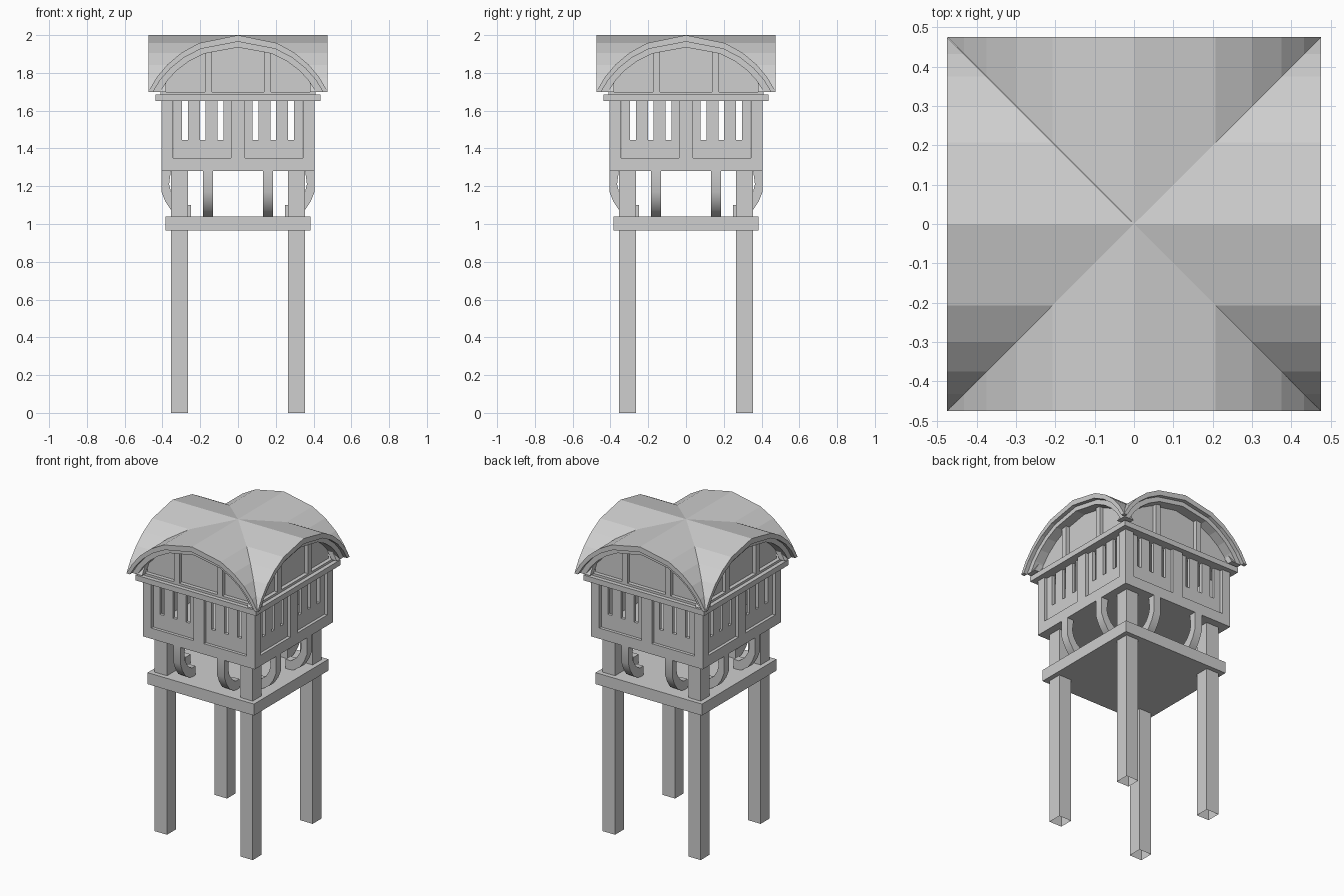
import bpy, bmesh, math
from mathutils import Matrix, Vector

cube = bpy.data.objects.get("Cube")
if cube:
    bpy.data.objects.remove(cube, do_unlink=True)

grey = bpy.data.materials.new("pale_grey")
grey.use_nodes = True
colour = (0.62, 0.62, 0.62, 1)
grey.diffuse_color = colour
grey.node_tree.nodes["Principled BSDF"].inputs["Base Color"].default_value = colour


def box(bm, x0, x1, y0, y1, z0, z1):
    """Add an axis-aligned box and return its vertices."""
    m = Matrix.Translation(((x0 + x1) / 2, (y0 + y1) / 2, (z0 + z1) / 2))
    m = m @ Matrix.Diagonal((x1 - x0, y1 - y0, z1 - z0, 1))
    return bmesh.ops.create_cube(bm, size=1, matrix=m)["verts"]


def prism(bm, profile, offset):
    """Extrude a closed outline of 3D points along an offset."""
    a = [bm.verts.new(p) for p in profile]
    b = [bm.verts.new(Vector(p) + Vector(offset)) for p in profile]
    bm.faces.new(a)
    bm.faces.new(b[::-1])
    for i in range(len(a)):
        j = (i + 1) % len(a)
        bm.faces.new((a[j], a[i], b[i], b[j]))


def finish(name, bm, four_sides=False, smooth=False, fix_normals=True):
    """Turn the front-side geometry into an object, repeated on all sides."""
    if fix_normals:
        bmesh.ops.recalc_face_normals(bm, faces=bm.faces[:])
    if four_sides:
        source = bm.verts[:] + bm.edges[:] + bm.faces[:]
        for k in range(1, 4):
            copy = bmesh.ops.duplicate(bm, geom=source)["geom"]
            verts = [g for g in copy if isinstance(g, bmesh.types.BMVert)]
            bmesh.ops.rotate(bm, verts=verts, cent=(0, 0, 0),
                             matrix=Matrix.Rotation(k * math.pi / 2, 3, 'Z'))
    mesh = bpy.data.meshes.new(name)
    bm.to_mesh(mesh)
    bm.free()
    mesh.materials.append(grey)
    ob = bpy.data.objects.new(name, mesh)
    bpy.context.collection.objects.link(ob)
    if smooth:
        bpy.ops.object.select_all(action='DESELECT')
        ob.select_set(True)
        bpy.context.view_layer.objects.active = ob
        bpy.ops.object.shade_smooth_by_angle(angle=math.radians(40))
    return ob


HALF, EAVE, TOP = 0.475, 1.70, 2.0
RADIUS = (HALF ** 2 + (TOP - EAVE) ** 2) / (2 * (TOP - EAVE))
STEPS = (0, 0.207, 0.3, 0.375, 0.432, HALF)


def arch(half, apex):
    """Faceted arch as (x, z) points from left to right."""
    xs = [-x for x in STEPS[:0:-1]] + list(STEPS)
    pts = []
    for x in xs:
        z = TOP - RADIUS + math.sqrt(RADIUS ** 2 - x * x)
        pts.append((x * half / HALF, EAVE + (z - EAVE) * (apex - EAVE) / (TOP - EAVE)))
    return pts


# Legs, open at the foot
bm = bmesh.new()
box(bm, -0.355, -0.265, -0.355, -0.265, 0, 1.29)
foot = [f for f in bm.faces if f.calc_center_median().z < 0.01]
bmesh.ops.delete(bm, geom=foot, context='FACES_ONLY')
finish("legs", bm, True)

# Platform
bm = bmesh.new()
box(bm, -0.385, 0.385, -0.385, 0.385, 0.965, 1.04)
finish("platform", bm)

# Curved braces between platform and cabin, as (y, z) outline
outline = [(-0.405, 1.285), (-0.405, 1.17), (-0.385, 1.12), (-0.355, 1.075),
           (-0.31, 1.045), (-0.25, 1.035), (-0.25, 1.10), (-0.29, 1.10),
           (-0.33, 1.13), (-0.355, 1.17), (-0.365, 1.21), (-0.355, 1.285)]
bm = bmesh.new()
for x in (-0.185, 0.133):
    prism(bm, [(x, y, z) for y, z in outline], (0.052, 0, 0))
finish("curved_braces", bm, True, smooth=True)

# Cabin floor and lower rail
bm = bmesh.new()
box(bm, -0.405, 0.405, -0.405, 0.405, 1.28, 1.35)
finish("cabin_floor", bm)

# Corner posts and middle stiles
bm = bmesh.new()
box(bm, -0.405, -0.345, -0.405, -0.345, 1.35, 1.65)
box(bm, -0.037, 0.037, -0.405, -0.36, 1.35, 1.65)
finish("cabin_posts", bm, True)

# Recessed panels with three slots each
bm = bmesh.new()
for centre in (-0.187, 0.187):
    left, right = centre - 0.155, centre + 0.155
    box(bm, left, right, -0.385, -0.365, 1.35, 1.445)
    edges = [left]
    for d in (-0.094, 0, 0.094):
        edges += [centre + d - 0.015, centre + d + 0.015]
    edges.append(right)
    for a, b in zip(edges[::2], edges[1::2]):
        box(bm, a, b, -0.385, -0.365, 1.445, 1.65)
finish("slotted_panels", bm, True)

# Ledge on top of the cabin
bm = bmesh.new()
box(bm, -0.437, 0.437, -0.437, 0.437, 1.65, 1.685)
finish("ledge", bm)

# Gable walls with a sill and two mullions
bm = bmesh.new()
wall = [(max(-0.384, min(0.384, x)), z) for x, z in arch(0.425, 1.95)]
wall = [(-0.384, 1.68)] + wall + [(0.384, 1.68)]
prism(bm, [(x, -0.385, z) for x, z in wall], (0, 0.015, 0))
finish("gable_walls", bm, True)

bm = bmesh.new()
for x in (-0.175, 0.138):
    box(bm, x, x + 0.037, -0.41, -0.38, 1.68, 1.92)
box(bm, -0.41, 0.41, -0.41, -0.38, 1.68, 1.70)
finish("gable_mullions", bm, True)

# Arched trim under the roof edge
bm = bmesh.new()
band = arch(0.45, 1.968) + arch(0.412, 1.935)[::-1]
prism(bm, [(x, -0.45, z) for x, z in band], (0, 0.07, 0))
finish("arched_trim", bm, True)

# Roof of two crossing vaults, one quarter per side, with a thick rim
bm = bmesh.new()
upper, lower = arch(HALF, TOP), arch(0.45, 1.965)


def row(points, y=None):
    return [bm.verts.new((x, -abs(x) if y is None else y, z)) for x, z in points]


rows = [row(upper), row(upper, -HALF), row(lower, -HALF), row(lower)]
for near, far in zip(rows, rows[1:]):
    for i in range(len(near) - 1):
        quad = (near[i], far[i], far[i + 1], near[i + 1])
        bm.faces.new(quad)
# Eave ends
for i in (0, -1):
    end = [r[i] for r in rows]
    bm.faces.new(end if i == -1 else end[::-1])
bmesh.ops.remove_doubles(bm, verts=bm.verts[:], dist=0.0001)
for f in bm.faces:
    f.normal_update()
finish("vaulted_roof", bm, True, fix_normals=False)
